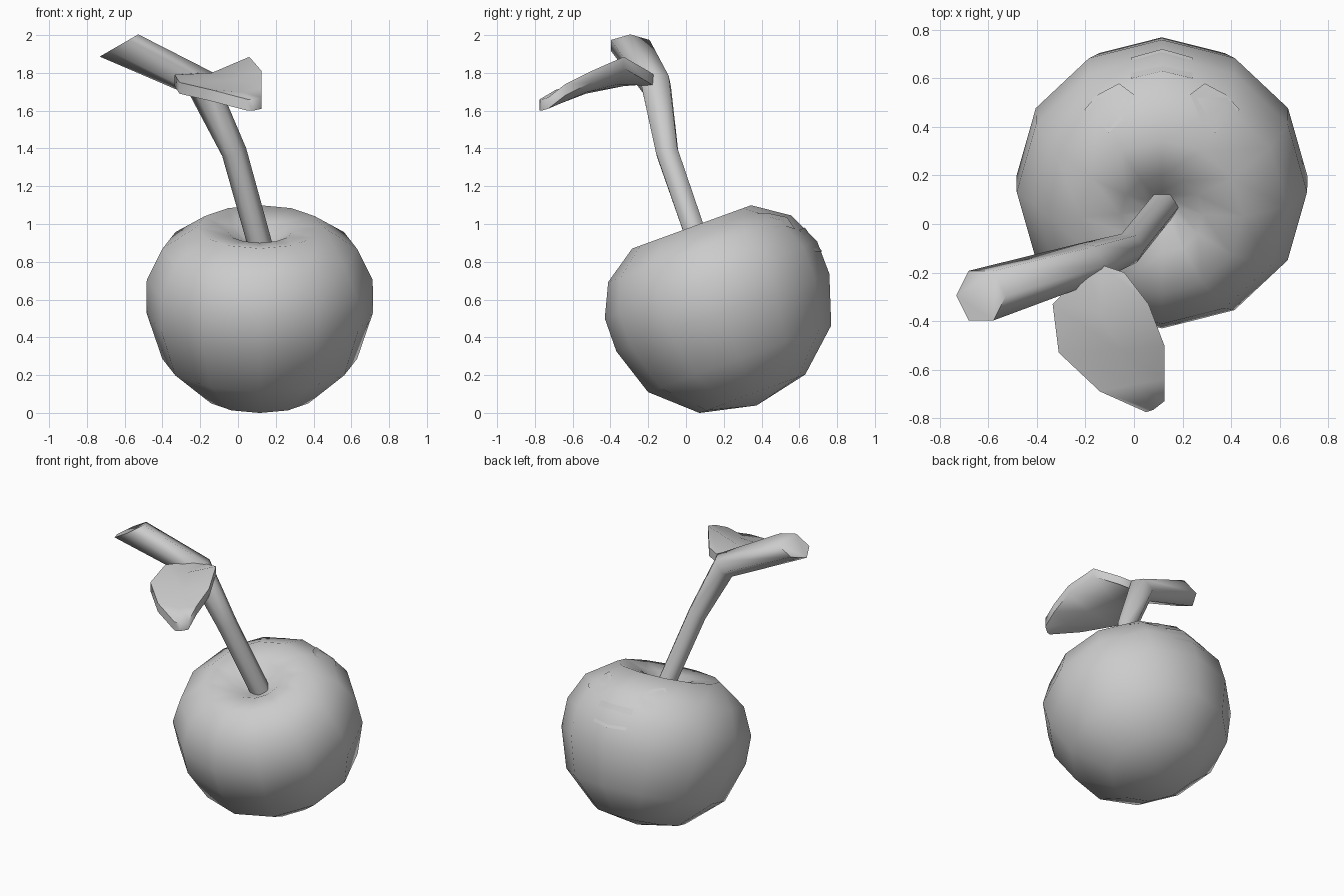
import bpy
import bmesh
from math import cos, sin, pi, radians
from mathutils import Vector, Matrix
from mathutils.bvhtree import BVHTree

if "Cube" in bpy.data.objects:
    bpy.data.objects.remove(bpy.data.objects["Cube"])

grey = bpy.data.materials.new("plain grey")
grey.use_nodes = True
colour = (0.6, 0.6, 0.6, 1)
grey.diffuse_color = colour
grey.node_tree.nodes["Principled BSDF"].inputs["Base Color"].default_value = colour


def finish(name, bm, angle=70):
    """Turn a bmesh into a smooth shaded object."""
    mesh = bpy.data.meshes.new(name)
    bm.to_mesh(mesh)
    bm.free()
    obj = bpy.data.objects.new(name, mesh)
    bpy.context.collection.objects.link(obj)
    mesh.materials.append(grey)
    bpy.ops.object.select_all(action="DESELECT")
    obj.select_set(True)
    bpy.context.view_layer.objects.active = obj
    bpy.ops.object.shade_smooth_by_angle(angle=radians(angle))
    return obj


def bridge(bm, a, b):
    n = len(a)
    for i in range(n):
        j = (i + 1) % n
        bm.faces.new((a[i], a[j], b[j], b[i]))


# Fruit: lathed profile with a dimple, leaning forward
SIDES = 12
profile = [(0.298, -0.472), (0.516, -0.275), (0.6, -0.015), (0.598, 0.17),
           (0.515, 0.345), (0.335, 0.468), (0.17, 0.44), (0.07, 0.37)]
bm = bmesh.new()
rings = [[bm.verts.new((r * cos(2 * pi * i / SIDES), r * sin(2 * pi * i / SIDES), z))
          for i in range(SIDES)] for r, z in profile]
for low, high in zip(rings, rings[1:]):
    bridge(bm, low, high)
for ring, z in ((rings[0], -0.538), (rings[-1], 0.34)):
    pole = bm.verts.new((0, 0, z))
    for i in range(SIDES):
        bm.faces.new((ring[i], ring[(i + 1) % SIDES], pole))
lean = Matrix.Translation((0.115, 0.19, 0.545)) @ Matrix.Rotation(radians(20), 4, "X")
bm.transform(lean)
bmesh.ops.recalc_face_normals(bm, faces=bm.faces)
surface = BVHTree.FromBMesh(bm)
finish("fruit", bm)

# Stem: six-sided tube of (centre, radius, ring direction), slanted at the end
stem = [((0.125, 0.08, 0.86), 0.065, (-0.25, -0.35, 1)),
        ((-0.02, -0.1, 1.38), 0.067, (-0.35, -0.25, 1)),
        ((-0.19, -0.16, 1.74), 0.088, (-0.68, -0.15, 0.72)),
        ((-0.63, -0.295, 1.945), 0.118, (-0.5, 0, 0.87))]
bm = bmesh.new()
rings = []
for centre, radius, direction in stem:
    n = Vector(direction).normalized()
    v = n.cross(Vector((1, 0, 0))).normalized()
    u = v.cross(n)
    rings.append([bm.verts.new(Vector(centre) + radius * (u * cos(i * pi / 3) + v * sin(i * pi / 3)))
                  for i in range(6)])
for low, high in zip(rings, rings[1:]):
    bridge(bm, low, high)
bm.faces.new(rings[0])
bm.faces.new(rings[-1])
bmesh.ops.recalc_face_normals(bm, faces=bm.faces)
finish("stem", bm)

# Leaf: rows of left edge, midrib and right edge, thickened downwards
rows = [[(-0.2, -0.19, 1.80), (-0.13, -0.17, 1.79), (-0.04, -0.2, 1.81)],
        [(-0.335, -0.33, 1.79), (-0.14, -0.36, 1.80), (0.06, -0.33, 1.885)],
        [(-0.31, -0.53, 1.75), (-0.06, -0.52, 1.76), (0.125, -0.5, 1.81)],
        [(-0.14, -0.69, 1.71), (0.01, -0.66, 1.70), (0.125, -0.64, 1.74)],
        [(0.05, -0.775, 1.66), (0.08, -0.765, 1.66), (0.125, -0.73, 1.67)]]
bm = bmesh.new()
grid = [[bm.verts.new(p) for p in row] for row in rows]
for a, b in zip(grid, grid[1:]):
    for i in range(2):
        bm.faces.new((a[i], b[i], b[i + 1], a[i + 1]))
top = list(bm.faces)
under = bmesh.ops.extrude_face_region(bm, geom=top, use_keep_orig=True)
for v in under["geom"]:
    if isinstance(v, bmesh.types.BMVert):
        v.co.z -= 0.06
bmesh.ops.recalc_face_normals(bm, faces=bm.faces)
finish("leaf", bm)


# Shine patches: thin plates laid on the back shoulder of the fruit
def patch(name, upper, lower, mirror=1):
    bm = bmesh.new()
    lines = []
    for line in (upper, lower):
        verts = []
        for x, y in line:
            hit, normal, _, _ = surface.ray_cast(Vector((0.115 + mirror * x, y, 3)), Vector((0, 0, -1)))
            verts.append(bm.verts.new(hit + normal * 0.006))
        lines.append(verts)
    for i in range(2):
        bm.faces.new((lines[0][i], lines[0][i + 1], lines[1][i + 1], lines[1][i]))
    bmesh.ops.recalc_face_normals(bm, faces=bm.faces)
    bm.normal_update()
    if sum(f.normal.z for f in bm.faces) < 0:
        bmesh.ops.reverse_faces(bm, faces=bm.faces)
    finish(name, bm)


patch("back_shine", [(-0.125, 0.68), (0, 0.715), (0.125, 0.68)],
      [(-0.125, 0.595), (0, 0.625), (0.125, 0.595)])
for name, side in (("left_shine", 1), ("right_shine", -1)):
    patch(name, [(0.315, 0.47), (0.26, 0.53), (0.175, 0.575)],
          [(0.215, 0.375), (0.16, 0.43), (0.115, 0.53)], side)
